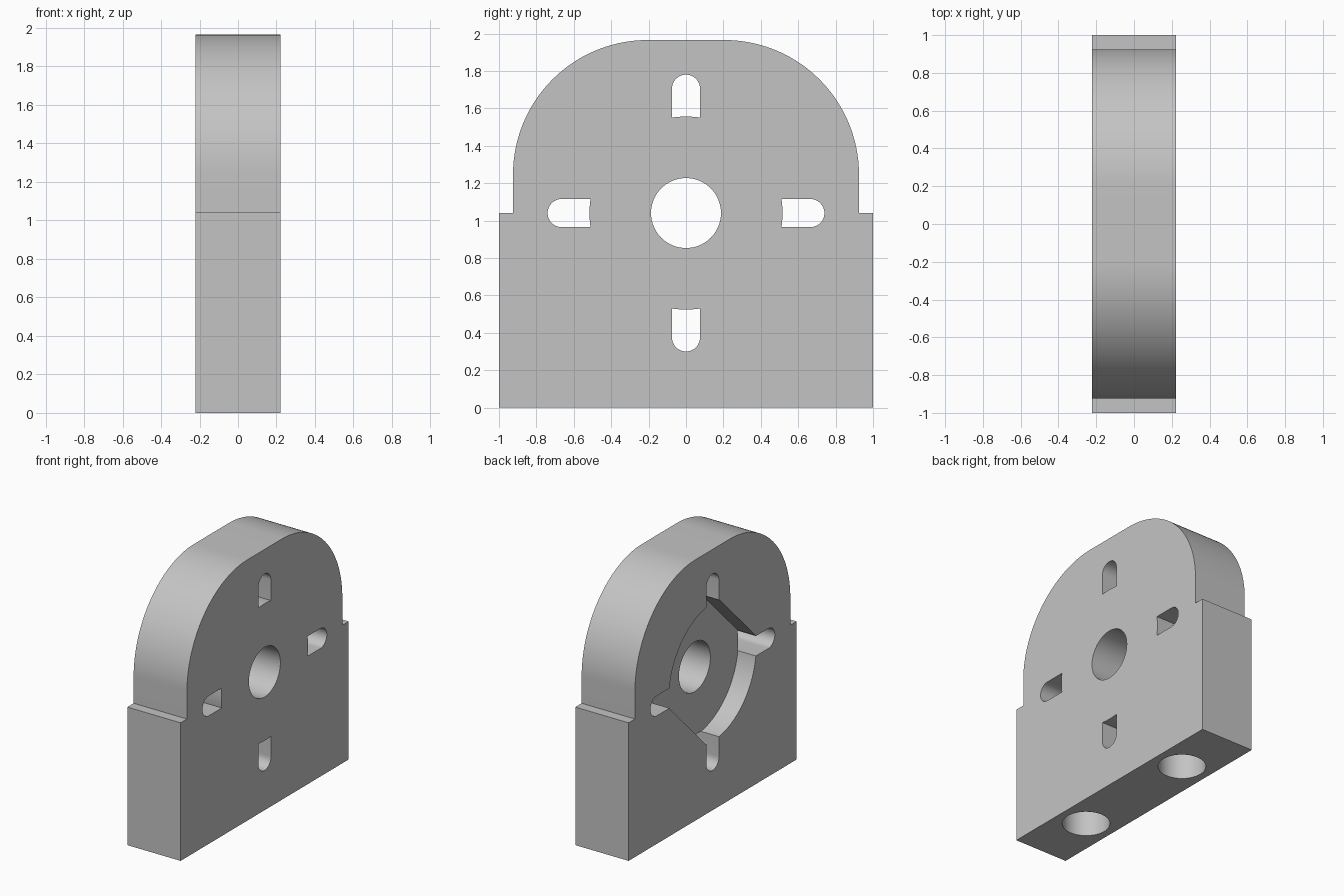
import bpy, bmesh, math
from math import cos, sin, pi

old = bpy.data.objects.get("Cube")
if old:
    bpy.data.objects.remove(old)

HALF = 0.222        # half thickness
AXIS = 1.04         # height of the centre bore
RECESS_R = 0.52
CHORD = 0.42        # distance of the recess flats from the axis

grey = bpy.data.materials.new("plain_grey")
grey.use_nodes = True
colour = (0.55, 0.55, 0.55, 1)
grey.diffuse_color = colour
grey.node_tree.nodes["Principled BSDF"].inputs["Base Color"].default_value = colour


def arc(cy, cz, r, a0, a1, n):
    """Points along an arc, angles in radians."""
    return [(cy + r * cos(a0 + (a1 - a0) * i / n),
             cz + r * sin(a0 + (a1 - a0) * i / n)) for i in range(n + 1)]


def prism(name, profile, x0, x1):
    """Extrude a (y, z) profile along x."""
    bm = bmesh.new()
    face = bm.faces.new([bm.verts.new((x0, y, z)) for y, z in profile])
    out = bmesh.ops.extrude_face_region(bm, geom=[face])
    moved = [v for v in out["geom"] if isinstance(v, bmesh.types.BMVert)]
    bmesh.ops.translate(bm, verts=moved, vec=(x1 - x0, 0, 0))
    bmesh.ops.recalc_face_normals(bm, faces=bm.faces)
    mesh = bpy.data.meshes.new(name)
    bm.to_mesh(mesh)
    bm.free()
    obj = bpy.data.objects.new(name, mesh)
    bpy.context.collection.objects.link(obj)
    obj.data.materials.append(grey)
    return obj


# Plate: square base, small shoulders, rounded top with a short flat
R, SIDE, TOP = 0.72, 0.925, 1.965
right = [(1, 0), (1, AXIS), (SIDE, AXIS)] + arc(SIDE - R, TOP - R, R, 0, pi / 2, 40)
plate = prism("mounting_plate", right + [(-y, z) for y, z in reversed(right)], -HALF, HALF)

cutters = []

# Centre bore
cutters.append(prism("bore_cutter", arc(0, AXIS, 0.187, 0, 2 * pi, 64)[:-1], -0.5, 0.5))

# Round recess with two opposite flats, on one side only
spread = math.acos(CHORD / RECESS_R)
first = arc(0, 0, RECESS_R, -pi / 4 + spread, 3 * pi / 4 - spread, 40)
recess = first + [(-y, -z) for y, z in first]
cutters.append(prism("recess_cutter", [(y, z + AXIS) for y, z in recess], -0.5, -HALF + 0.15))

# Four round-ended slots around the bore
W, END = 0.075, 0.74
a = math.asin(W / 0.516)
slot = arc(END - W, 0, W, -pi / 2, pi / 2, 20) + arc(0, 0, 0.516, a, -a, 8)
for k in range(4):
    c, s = cos(k * pi / 2), sin(k * pi / 2)
    turned = [(u * c - v * s, AXIS + u * s + v * c) for u, v in slot]
    cutters.append(prism("slot_cutter", turned, -0.5, 0.5))

# Two blind holes in the underside
for y in (-0.515, 0.515):
    bpy.ops.mesh.primitive_cylinder_add(vertices=64, radius=0.165, depth=0.9, location=(0, y, 0))
    hole = bpy.context.object
    hole.name = "base_hole_cutter"
    hole.data.materials.append(grey)
    cutters.append(hole)

# Cut everything out of the plate
bpy.ops.object.select_all(action='DESELECT')
bpy.context.view_layer.objects.active = plate
plate.select_set(True)
for cutter in cutters:
    cutter.hide_render = True
    mod = plate.modifiers.new("cut", 'BOOLEAN')
    mod.operation = 'DIFFERENCE'
    mod.solver = 'EXACT'
    mod.object = cutter
    bpy.ops.object.modifier_apply(modifier=mod.name)
    bpy.data.objects.remove(cutter)

bpy.ops.object.shade_smooth_by_angle(angle=math.radians(30))
